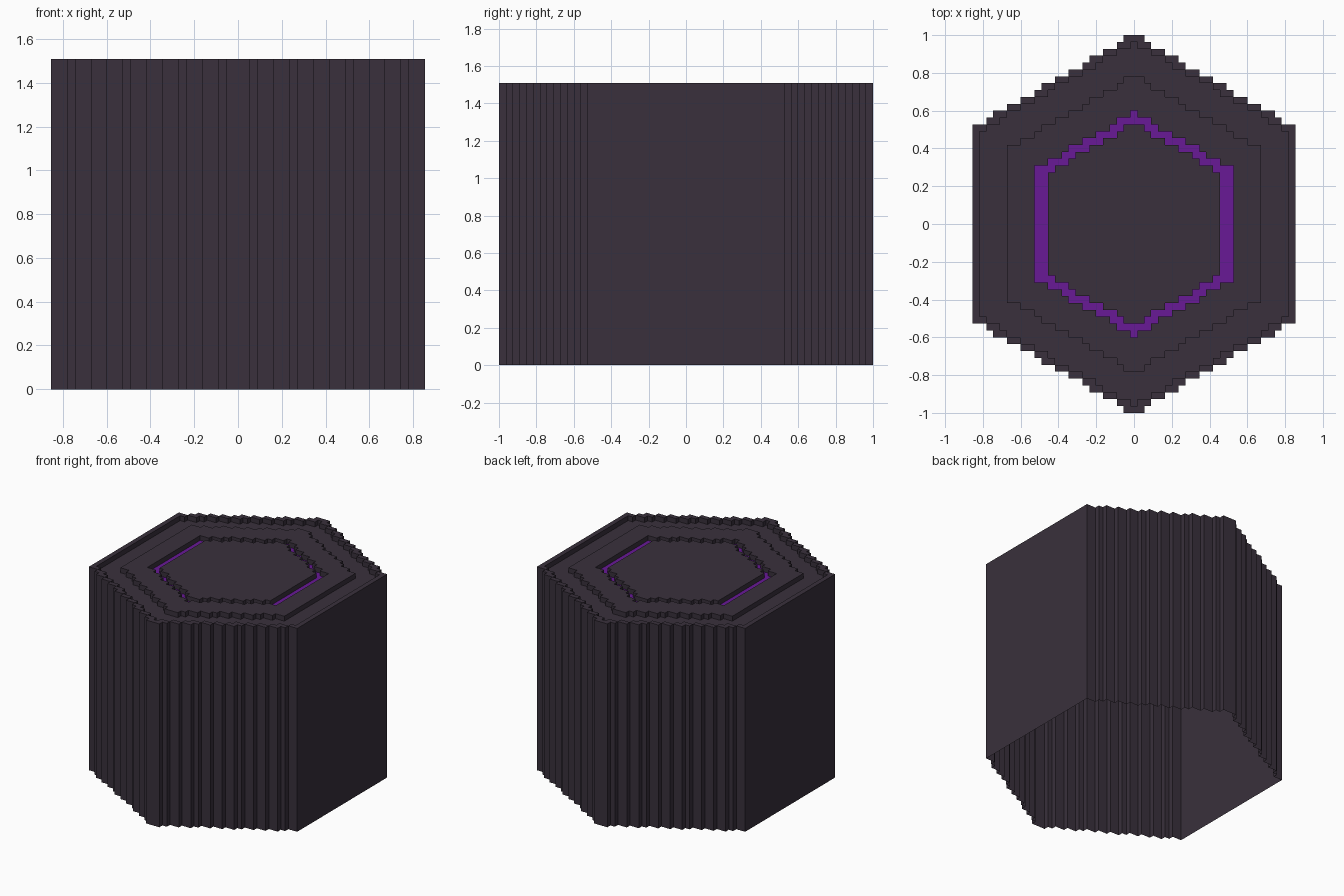
import bpy
import bmesh
import math

if "Cube" in bpy.data.objects:
    bpy.data.objects.remove(bpy.data.objects["Cube"])

U = 2 / 55            # voxel size
TOP = 1.508           # height of rim and plates
LOW = TOP - U         # height of sunken tiers

# Tiers from outside in: name, hexagon radius in voxels, height, material
TIERS = [
    ("outer_shell", 27.6, TOP, "dark_stone"),
    ("sunken_ring", 26.4, LOW, "dark_stone"),
    ("raised_ring", 21.6, TOP, "dark_stone"),
    ("glowing_groove", 16.3, LOW, "purple_glow"),
    ("centre_plate", 14.7, TOP, "dark_stone"),
]
COLOURS = {
    "dark_stone": (0.041, 0.030, 0.045, 1),
    "purple_glow": (0.138, 0.010, 0.305, 1),
}


def material(name):
    mat = bpy.data.materials.get(name) or bpy.data.materials.new(name)
    mat.diffuse_color = COLOURS[name]
    mat.use_nodes = True
    mat.node_tree.nodes["Principled BSDF"].inputs["Base Color"].default_value = mat.diffuse_color
    return mat


def in_hex(i, j, r):
    return abs(i) <= math.sqrt(3) / 2 * r and abs(i) <= math.sqrt(3) * (r - abs(j))


def tier_at(i, j):
    """Index of the innermost tier containing the cell, -1 when outside."""
    return sum(in_hex(i, j, t[1]) for t in TIERS) - 1


def height_at(i, j):
    k = tier_at(i, j)
    return TIERS[k][2] if k >= 0 else 0.0


def build_tier(index):
    name, _, z, mat = TIERS[index]
    bm = bmesh.new()
    cache = {}

    def vert(x, y, h):
        key = (round(x * 2), round(y * 2), round(h, 4))
        if key not in cache:
            cache[key] = bm.verts.new((x * U, y * U, h))
        return cache[key]

    for j in range(-28, 29):
        for i in range(-28, 29):
            if tier_at(i, j) != index:
                continue
            # top of the cell
            bm.faces.new([vert(i + a, j + b, z) for a, b in
                          ((-.5, -.5), (.5, -.5), (.5, .5), (-.5, .5))])
            # walls down to any lower neighbour (the underside stays open)
            for dx, dy in ((1, 0), (0, 1), (-1, 0), (0, -1)):
                low = height_at(i + dx, j + dy)
                if low < z - 1e-6:
                    ax, ay = i + (dx + dy) / 2, j + (dy - dx) / 2
                    bx, by = i + (dx - dy) / 2, j + (dy + dx) / 2
                    bm.faces.new((vert(ax, ay, low), vert(bx, by, low),
                                  vert(bx, by, z), vert(ax, ay, z)))

    # merge flat neighbouring wall strips
    bm.normal_update()
    flat = [e for e in bm.edges if len(e.link_faces) == 2
            and all(abs(f.normal.z) < 0.1 for f in e.link_faces)
            and e.link_faces[0].normal.dot(e.link_faces[1].normal) > 0.99]
    bmesh.ops.dissolve_edges(bm, edges=flat, use_verts=False)

    mesh = bpy.data.meshes.new(name)
    bm.to_mesh(mesh)
    bm.free()
    mesh.materials.append(material(mat))
    bpy.context.collection.objects.link(bpy.data.objects.new(name, mesh))


for n in range(len(TIERS)):
    build_tier(n)
